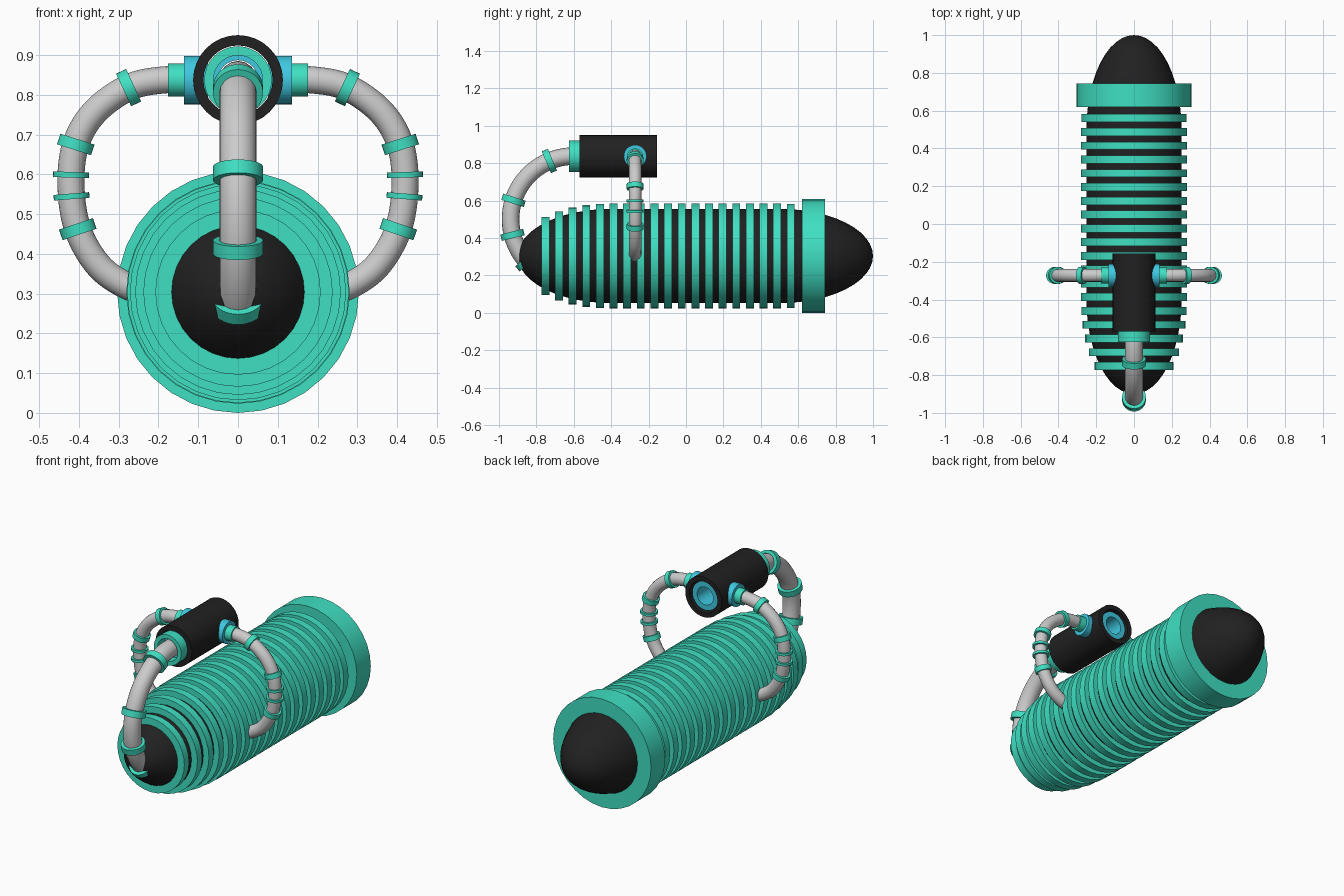
import bpy, bmesh, math
from mathutils import Vector

if "Cube" in bpy.data.objects:
    bpy.data.objects.remove(bpy.data.objects["Cube"])


def material(name, rgb):
    m = bpy.data.materials.new(name)
    m.diffuse_color = (*rgb, 1)
    m.use_nodes = True
    m.node_tree.nodes["Principled BSDF"].inputs["Base Color"].default_value = m.diffuse_color
    return m


GREEN = material("green", (0.05, 0.74, 0.54))
BLACK = material("black", (0.015, 0.015, 0.015))
BLUE = material("blue", (0.05, 0.58, 0.75))


def lathe(name, profile, loc, axis, mat, closed=True, seg=32):
    """Spin (radius, offset) points around an axis; offset runs along it."""
    bm = bmesh.new()
    loops = []
    for k in range(seg):
        a = 2 * math.pi * k / seg
        loops.append([bm.verts.new((r * math.cos(a), r * math.sin(a), t)) for r, t in profile])
    n = len(profile)
    for k in range(seg):
        p, q = loops[k], loops[(k + 1) % seg]
        for i in range(n if closed else n - 1):
            j = (i + 1) % n
            bm.faces.new((p[i], q[i], q[j], p[j]))
    bmesh.ops.remove_doubles(bm, verts=bm.verts, dist=1e-5)
    bmesh.ops.recalc_face_normals(bm, faces=bm.faces)
    me = bpy.data.meshes.new(name)
    bm.to_mesh(me)
    bm.free()
    me.materials.append(mat)
    ob = bpy.data.objects.new(name, me)
    bpy.context.collection.objects.link(ob)
    ob.location = loc
    ob.rotation_mode = 'QUATERNION'
    ob.rotation_quaternion = Vector((0, 0, 1)).rotation_difference(Vector(axis))
    bpy.ops.object.select_all(action='DESELECT')
    ob.select_set(True)
    bpy.context.view_layer.objects.active = ob
    bpy.ops.object.shade_smooth_by_angle(angle=math.radians(30))
    return ob


def band(name, outer, inner, width, loc, axis, mat):
    h = width / 2
    return lathe(name, [(outer, -h), (outer, h), (inner, h), (inner, -h)], loc, axis, mat)


def smooth_path(points, steps=8):
    """Catmull-Rom curve through the points."""
    p = [Vector(v) for v in points]
    p = [2 * p[0] - p[1]] + p + [2 * p[-1] - p[-2]]
    out = []
    for i in range(1, len(p) - 2):
        a, b, c, d = p[i - 1:i + 3]
        for s in range(steps):
            t = s / steps
            out.append(0.5 * (2 * b + (c - a) * t + (2 * a - 5 * b + 4 * c - d) * t * t
                              + (3 * b - a - 3 * c + d) * t ** 3))
    return out + [p[-2]]


def hose(name, path, radius):
    cu = bpy.data.curves.new(name, 'CURVE')
    cu.dimensions = '3D'
    cu.bevel_depth = radius
    cu.bevel_resolution = 6
    cu.use_fill_caps = True
    sp = cu.splines.new('POLY')
    sp.points.add(len(path) - 1)
    for pt, v in zip(sp.points, path):
        pt.co = (*v, 1)
    ob = bpy.data.objects.new(name, cu)
    bpy.context.collection.objects.link(ob)


def clamp_on(name, path, near, outer, inner, width):
    """Green band placed on the hose at the path point closest to 'near'."""
    near = Vector(near)
    i = min(range(1, len(path) - 1), key=lambda k: (path[k] - near).length)
    band(name, outer, inner, width, path[i], (path[i + 1] - path[i - 1]).normalized(), GREEN)


Y = (0, 1, 0)
CZ = 0.304          # main tank axis height
TZ = 0.837          # upper tube axis height
R = 0.252           # tank radius


def tank_radius(y):
    d = max(-0.4 - y, y - 0.5, 0) / 0.5
    return R * math.sqrt(max(0, 1 - d * d))


# Tank: cylinder with elliptical ends
dome = [math.pi / 2 * i / 12 for i in range(13)]
prof = [(R * math.sin(a), -0.4 - 0.5 * math.cos(a)) for a in dome]
prof += [(R * math.sin(a), 0.5 + 0.5 * math.cos(a)) for a in reversed(dome)]
lathe("tank_body", prof, (0, 0, CZ), Y, BLACK, closed=False)

# Ribs following the tank outline, and the wide rear collar
for i in range(19):
    y = -0.752 + 0.0729 * i
    r = tank_radius(y)
    band(f"tank_rib_{i + 1}", r + 0.029, r - 0.02, 0.042, (0, y, CZ), Y, GREEN)
band("rear_collar", 0.304, 0.2, 0.124, (0, 0.682, CZ), Y, GREEN)

# Upper tube with blue lining and front connector
band("upper_tube", 0.113, 0.087, 0.415, (0, -0.3625, TZ), Y, BLACK)
band("tube_lining", 0.08, 0.05, 0.395, (0, -0.3675, TZ), Y, BLUE)
band("front_connector", 0.085, 0.062, 0.055, (0, -0.597, TZ), Y, GREEN)

# Front hose: circular arc from the tube down into the tank nose
arc = [math.radians(90 + 145 * i / 32) for i in range(33)]
front = [Vector((0, -0.55, TZ))]
front += [Vector((0, -0.6 + 0.338 * math.cos(a), 0.5 + 0.338 * math.sin(a))) for a in arc]
hose("front_hose", front, 0.047)
for i, (y, z) in enumerate([(-0.738, 0.82), (-0.925, 0.61), (-0.932, 0.424), (-0.86, 0.28)]):
    clamp_on(f"front_hose_band_{i + 1}", front, (0, y, z), 0.063, 0.042, 0.035)

# Side hoses with fittings, mirrored left and right
SY = -0.272
for side, s in (("right", 1), ("left", -1)):
    X = (s, 0, 0)
    band(f"{side}_fitting", 0.061, 0.028, 0.06, (s * 0.106, SY, TZ), X, BLUE)
    band(f"{side}_connector", 0.042, 0.028, 0.042, (s * 0.155, SY, TZ), X, GREEN)
    pts = [(0.1, TZ), (0.19, TZ), (0.275, 0.818), (0.36, 0.757), (0.408, 0.675),
           (0.42, 0.572), (0.403, 0.462), (0.352, 0.372), (0.285, 0.322), (0.22, 0.3)]
    path = smooth_path([(s * x, SY, z) for x, z in pts])
    hose(f"{side}_hose", path, 0.034)
    for i, (x, z, w) in enumerate([(0.275, 0.818, 0.028), (0.408, 0.677, 0.028), (0.418, 0.597, 0.014),
                                   (0.418, 0.547, 0.014), (0.405, 0.468, 0.028)]):
        clamp_on(f"{side}_hose_band_{i + 1}", path, (s * x, SY, z), 0.045, 0.03, w)
